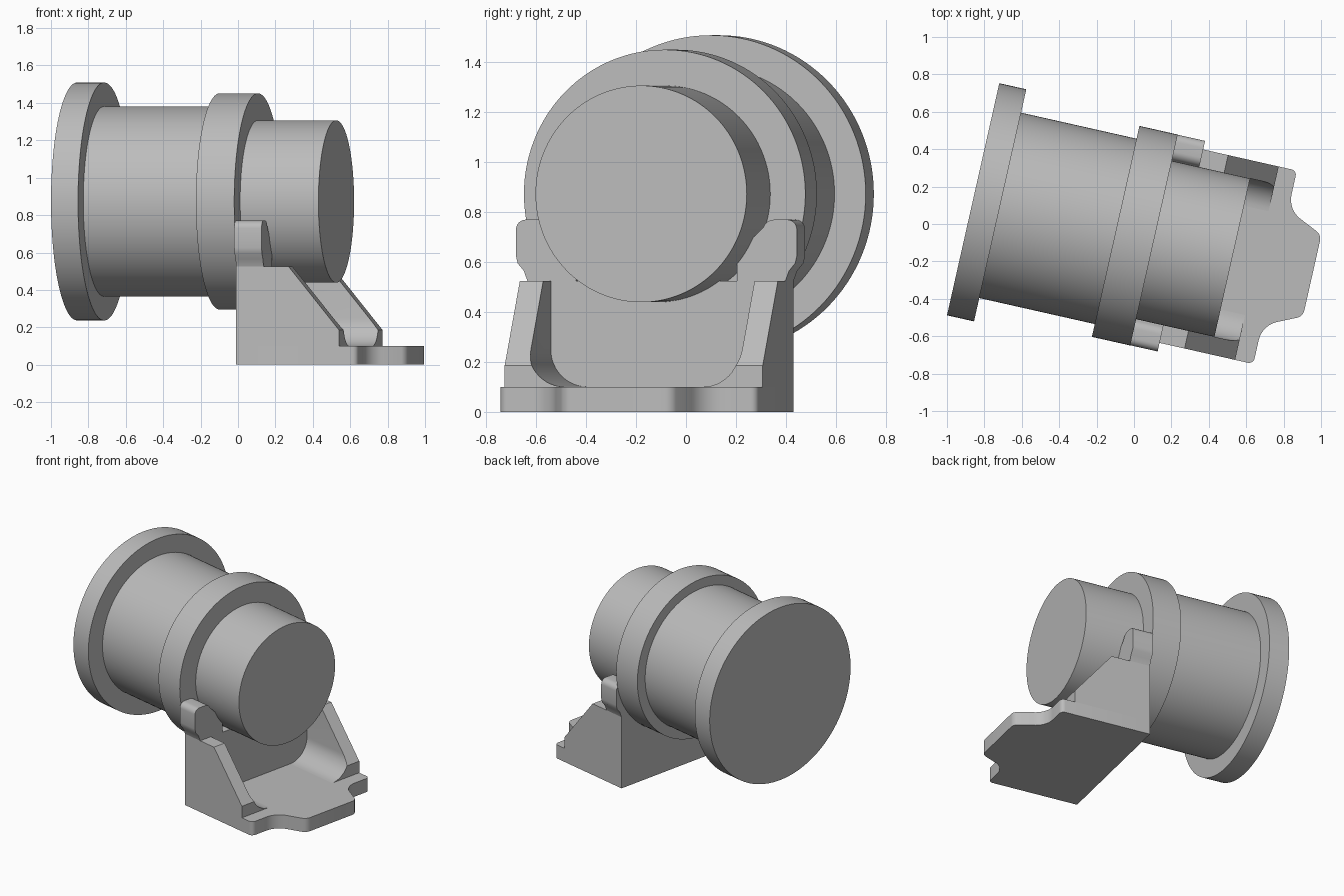
import bpy, bmesh, math
from mathutils import Matrix, Vector

if "Cube" in bpy.data.objects:
    bpy.data.objects.remove(bpy.data.objects["Cube"], do_unlink=True)

# Whole assembly is turned about the vertical; local x is the drum axis
PLACE = Matrix.Rotation(math.radians(-12.7), 4, 'Z') @ Matrix.Translation((0, -0.06, 0))
AXIS_Z = 0.873

grey = bpy.data.materials.new("plain grey")
grey.use_nodes = True
grey.diffuse_color = (0.5, 0.5, 0.5, 1)
grey.node_tree.nodes["Principled BSDF"].inputs["Base Color"].default_value = (0.5, 0.5, 0.5, 1)


def finish(name, bm):
    bmesh.ops.recalc_face_normals(bm, faces=bm.faces[:])
    mesh = bpy.data.meshes.new(name)
    bm.to_mesh(mesh)
    bm.free()
    mesh.materials.append(grey)
    obj = bpy.data.objects.new(name, mesh)
    bpy.context.collection.objects.link(obj)
    obj.matrix_world = PLACE
    return obj


def smooth(obj):
    bpy.ops.object.select_all(action='DESELECT')
    bpy.context.view_layer.objects.active = obj
    obj.select_set(True)
    bpy.ops.object.shade_smooth_by_angle(angle=math.radians(30))


def prism(name, points, axis, start, end):
    """Extrude a 2D outline along one axis; the outline uses the other two in order."""
    bm = bmesh.new()
    verts = []
    for p in points:
        co = list(p)
        co.insert(axis, start)
        verts.append(bm.verts.new(co))
    face = bm.faces.new(verts)
    new = bmesh.ops.extrude_face_region(bm, geom=[face])["geom"]
    shift = Vector((0, 0, 0))
    shift[axis] = end - start
    bmesh.ops.translate(bm, vec=shift, verts=[g for g in new if isinstance(g, bmesh.types.BMVert)])
    return finish(name, bm)


def arc(cx, cy, r, a0, a1, n=10):
    angles = [math.radians(a0 + (a1 - a0) * i / n) for i in range(n + 1)]
    return [(cx + r * math.cos(a), cy + r * math.sin(a)) for a in angles]


def mirrored(half, flip):
    """Close a half outline by reflecting it across the centre line."""
    return half + [(x * flip[0], y * flip[1]) for x, y in reversed(half)]


# Stepped drum
for name, r, x0, x1 in [("end_flange", 0.636, -0.868, -0.72), ("drum_body", 0.508, -0.72, -0.087),
                        ("clamp_collar", 0.578, -0.087, 0.123), ("nose_cylinder", 0.434, 0.123, 0.552)]:
    bm = bmesh.new()
    turn = Matrix.Translation(((x0 + x1) / 2, 0, AXIS_Z)) @ Matrix.Rotation(math.pi / 2, 4, 'Y')
    bmesh.ops.create_cone(bm, cap_ends=True, segments=128, radius1=r, radius2=r, depth=x1 - x0, matrix=turn)
    smooth(finish(name, bm))

# Base plate with a scalloped front tongue
half = [(0.123, 0.53)] + arc(0.757, 0.5, 0.03, 90, 0, 5)
half += arc(0.917, 0.4, 0.13, 180, 249) + arc(0.937, 0.19, 0.053, 60, 0, 6)
smooth(prism("base_plate", mirrored(half, (1, -1)), 2, 0, 0.1))

# Bracket: back wall and sloping cheeks, hollowed by a round-cornered trough
bracket = prism("bracket", [(0.123, 0.1), (0.687, 0.1), (0.687, 0.185), (0.41, 0.525), (0.123, 0.525)],
                1, -0.53, 0.53)
trough = prism("trough_cutter", mirrored([(0.434, 0.8)] + arc(0.284, 0.25, 0.15, 0, -90, 12), (-1, 1)),
               0, 0.273, 0.9)
cut = bracket.modifiers.new("trough", 'BOOLEAN')
cut.operation = 'DIFFERENCE'
cut.solver = 'EXACT'
cut.object = trough
bpy.context.view_layer.objects.active = bracket
bpy.ops.object.modifier_apply(modifier=cut.name)
bpy.data.objects.remove(trough, do_unlink=True)
smooth(bracket)

# Raised lugs gripping the nose
lug = [(0.33, 0.525), (0.53, 0.525), (0.545, 0.565), (0.57, 0.595), (0.577, 0.625)]
lug += arc(0.537, 0.73, 0.04, 0, 90, 6) + arc(0.485, 0.72, 0.05, 90, 160, 6) + [(0.39, 0.69), (0.33, 0.6)]
for side, name in ((1, "left_lug"), (-1, "right_lug")):
    smooth(prism(name, [(side * y, z) for y, z in lug], 0, 0.123, 0.273))
